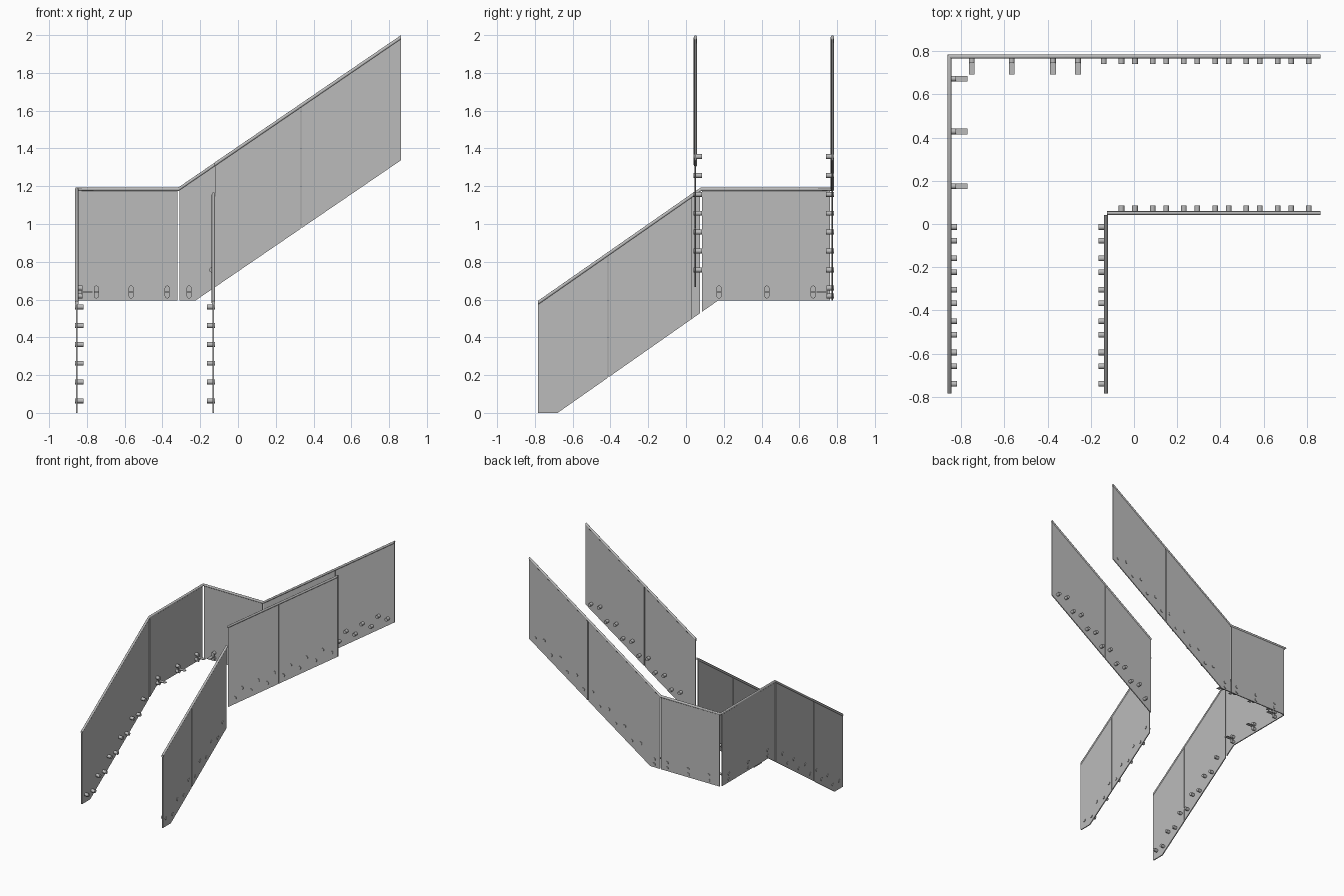
import bpy, bmesh, math
from mathutils import Vector, Matrix

if "Cube" in bpy.data.objects:
    bpy.data.objects.remove(bpy.data.objects["Cube"])


def material(name, rgb):
    m = bpy.data.materials.new(name)
    m.diffuse_color = (*rgb, 1)
    m.use_nodes = True
    m.node_tree.nodes["Principled BSDF"].inputs["Base Color"].default_value = m.diffuse_color
    return m


GLASS = material("grey_glass", (0.5, 0.5, 0.5))
METAL = material("grey_metal", (0.5, 0.5, 0.5))


def finish(bm, name, mat, smooth=False):
    bmesh.ops.recalc_face_normals(bm, faces=bm.faces)
    me = bpy.data.meshes.new(name)
    bm.to_mesh(me)
    bm.free()
    me.materials.append(mat)
    ob = bpy.data.objects.new(name, me)
    bpy.context.collection.objects.link(ob)
    if smooth:
        bpy.ops.object.select_all(action='DESELECT')
        ob.select_set(True)
        bpy.context.view_layer.objects.active = ob
        bpy.ops.object.shade_smooth_by_angle(angle=math.radians(40))


def height(line, u):
    for (a, za), (b, zb) in zip(line, line[1:]):
        if u <= b:
            return za + (zb - za) * (u - a) / (b - a)
    return line[-1][1]


def place(axis, u, v, z):
    # u runs along the wall, v across it
    return Vector((u, v, z)) if axis == 'x' else Vector((v, u, z))


# Glass panel cut between a top line and a bottom line
def panel(name, axis, v, u0, u1, top, bottom, t=0.008):
    def run(line):
        us = [u0] + [u for u, z in line if u0 < u < u1] + [u1]
        return [(u, height(line, u)) for u in us]
    outline = run(bottom) + run(top)[::-1]
    bm = bmesh.new()
    face = bm.faces.new([bm.verts.new(place(axis, u, v - t / 2, z)) for u, z in outline])
    ext = bmesh.ops.extrude_face_region(bm, geom=[face])
    bmesh.ops.translate(bm, vec=place(axis, 0, t, 0),
                        verts=[e for e in ext['geom'] if isinstance(e, bmesh.types.BMVert)])
    finish(bm, name, GLASS)


# Round handrail with mitred corners and upright end cuts
def rail(name, pts, r=0.009, n=16):
    pts = [Vector(p) for p in pts]
    bm = bmesh.new()
    rings = []
    for i, p in enumerate(pts):
        dirs = [(b - a).normalized() for a, b in zip(pts, pts[1:])][max(i - 1, 0):i + 1]
        sides = [Vector((d.y, -d.x, 0)).normalized() for d in dirs]
        side = sum(sides, Vector()).normalized()
        side /= side.dot(sides[0])
        rise = sum(1 / Vector((d.x, d.y)).length for d in dirs) / len(dirs)
        rings.append([bm.verts.new(p + side * r * math.cos(a) + Vector((0, 0, r * rise * math.sin(a))))
                      for a in (2 * math.pi * k / n for k in range(n))])
    for a, b in zip(rings, rings[1:]):
        for k in range(n):
            bm.faces.new((a[k], a[(k + 1) % n], b[(k + 1) % n], b[k]))
    bm.faces.new(rings[0])
    bm.faces.new(rings[-1])
    finish(bm, name, METAL, True)


def cylinder(bm, axis, u, z, v0, v1, r=0.013):
    rot = Matrix.Rotation(math.pi / 2, 4, 'X' if axis == 'x' else 'Y')
    bmesh.ops.create_cone(bm, cap_ends=True, segments=20, radius1=r, radius2=r, depth=abs(v1 - v0),
                          matrix=Matrix.Translation(place(axis, u, (v0 + v1) / 2, z)) @ rot)


def box(bm, axis, u, v, z, su, sv, sz):
    size = place(axis, su, sv, sz)
    bmesh.ops.create_cube(bm, size=1, matrix=Matrix.Translation(place(axis, u, v, z))
                          @ Matrix.Diagonal((*size, 1)))


# Fixing studs through the glass; s is the side the stair lies on
def studs(name, axis, v, s, spots):
    bm = bmesh.new()
    for u, z in spots:
        cylinder(bm, axis, u, z, v - s * 0.009, v + s * 0.035)
    finish(bm, name, METAL, True)


# Landing brackets: two studs, a rounded upright plate and a flat tongue
def brackets(name, axis, v, s, us):
    bm = bmesh.new()
    for u in us:
        for z in (0.619, 0.661):
            cylinder(bm, axis, u, z, v - s * 0.009, v + s * 0.026)
            cylinder(bm, axis, u, z, v + s * 0.026, v + s * 0.031)
        box(bm, axis, u, v + s * 0.0285, 0.64, 0.026, 0.005, 0.042)
        box(bm, axis, u, v + s * 0.057, 0.64, 0.026, 0.054, 0.005)
    finish(bm, name, METAL, True)


# Wall positions
LEFT, BACK, IN_LEFT, IN_BACK = -0.854, 0.775, -0.130, 0.050
END_X, END_Y = 0.862, -0.784

# Top and bottom lines of the two flights
low_top = [(END_Y, 0.582), (0.08, 1.184), (0.8, 1.184)]
low_bot = [(END_Y, 0.0), (-0.68, 0.0), (0.17, 0.595), (0.8, 0.595)]
up_top = [(-0.9, 1.184), (-0.315, 1.184), (END_X, 1.988)]
up_bot = [(-0.9, 0.595), (-0.225, 0.595), (END_X, 1.337)]

# Glass
for i, (a, b) in enumerate([(END_Y, -0.416), (-0.410, 0.075), (0.085, 0.762)]):
    panel(f"outer_lower_glass_{i + 1}", 'y', LEFT, a, b, low_top, low_bot)
for i, (a, b) in enumerate([(-0.846, -0.320), (-0.310, 0.331), (0.337, END_X)]):
    panel(f"outer_upper_glass_{i + 1}", 'x', BACK, a, b, up_top, up_bot)
for i, (a, b) in enumerate([(END_Y, -0.416), (-0.410, 0.032)]):
    panel(f"inner_lower_glass_{i + 1}", 'y', IN_LEFT, a, b, low_top, low_bot)
for i, (a, b) in enumerate([(-0.122, 0.331), (0.337, END_X)]):
    panel(f"inner_upper_glass_{i + 1}", 'x', IN_BACK, a, b, up_top, up_bot)

# Handrails
rail("outer_handrail", [(LEFT, END_Y, 0.582), (LEFT, 0.08, 1.184), (LEFT, BACK, 1.184),
                        (-0.315, BACK, 1.184), (END_X, BACK, 1.988)])
rail("inner_lower_handrail", [(IN_LEFT, END_Y, 0.582), (IN_LEFT, 0.041, height(low_top, 0.041))])
rail("inner_upper_handrail", [(-0.125, IN_BACK, height(up_top, -0.125)), (END_X, IN_BACK, 1.988)])

# Studs: two per step
low = [(-0.740 + 0.1452 * i + d, 0.064 + 0.0995 * i) for i in range(6) for d in (0, 0.082)][:11]
up = [(-0.140 + 0.1445 * i + d, 0.757 + 0.1 * i) for i in range(7) for d in (0, 0.082)]
studs("outer_lower_studs", 'y', LEFT, 1, low)
studs("inner_lower_studs", 'y', IN_LEFT, -1, low)
studs("outer_upper_studs", 'x', BACK, -1, up)
studs("inner_upper_studs", 'x', IN_BACK, 1, up[1:])

# Landing brackets
brackets("left_landing_brackets", 'y', LEFT, 1, (0.175, 0.428, 0.673))
brackets("back_landing_brackets", 'x', BACK, -1, (-0.750, -0.566, -0.375, -0.259))
